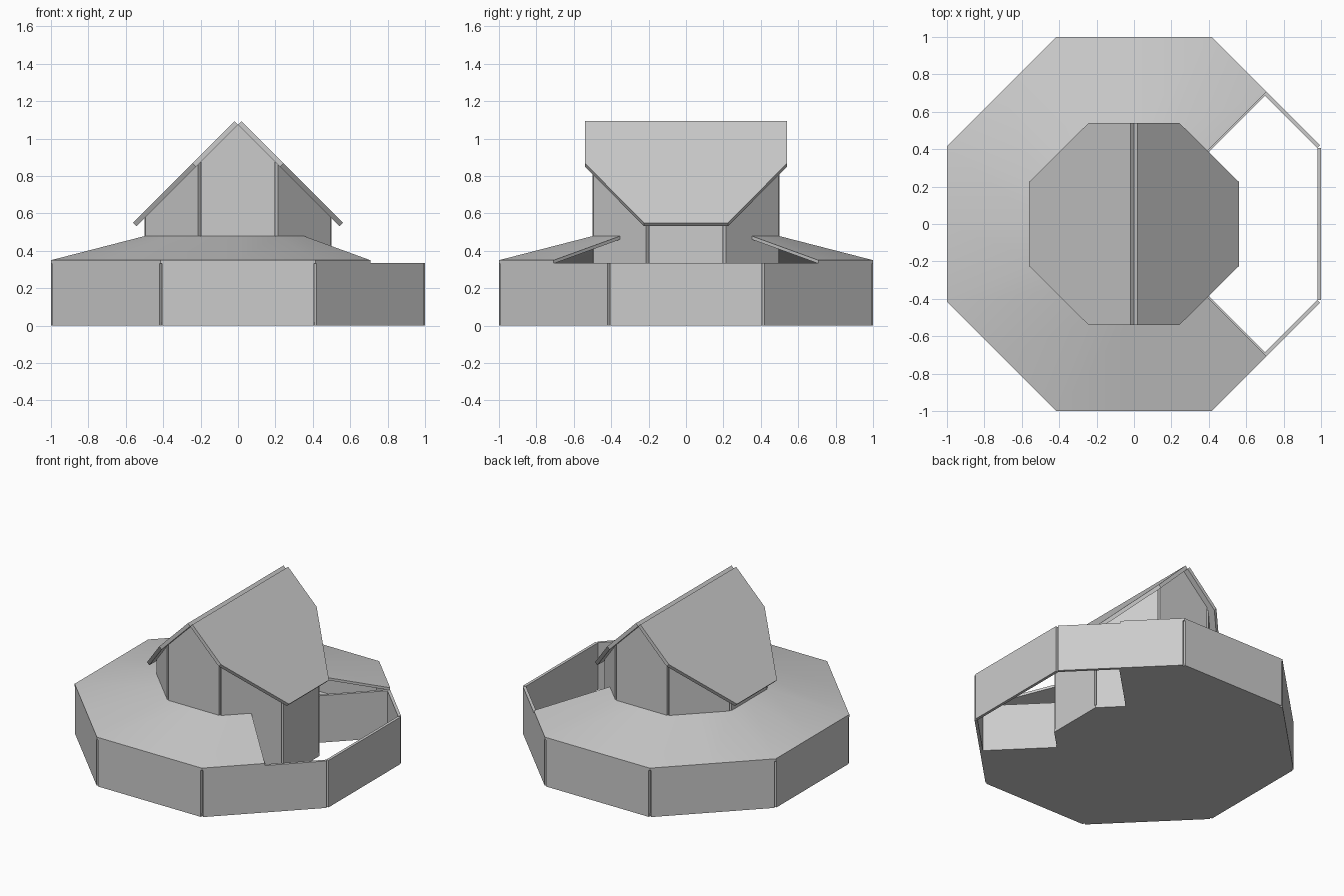
import bpy, bmesh
from math import radians, cos, sin, tan, pi
from mathutils import Matrix, Vector

if "Cube" in bpy.data.objects:
    bpy.data.objects.remove(bpy.data.objects["Cube"])

THICK = 0.02
WALL_H = 0.335
RIDGE = 1.075

grey = bpy.data.materials.new("light_grey")
grey.use_nodes = True
grey.diffuse_color = (0.6, 0.6, 0.6, 1)
grey.node_tree.nodes["Principled BSDF"].inputs["Base Color"].default_value = (0.6, 0.6, 0.6, 1)


def finish(name, bm):
    bmesh.ops.recalc_face_normals(bm, faces=bm.faces)
    mesh = bpy.data.meshes.new(name)
    bm.to_mesh(mesh)
    bm.free()
    mesh.materials.append(grey)
    obj = bpy.data.objects.new(name, mesh)
    bpy.context.collection.objects.link(obj)
    return obj


def box(bm, size, centre, angle):
    """Box placed at centre, then swung around the z axis."""
    mat = Matrix.Rotation(angle, 4, 'Z') @ Matrix.Translation(centre) @ Matrix.Diagonal((*size, 1))
    bmesh.ops.create_cube(bm, size=1, matrix=mat)


def slab(bm, points, offset):
    """Flat polygon extruded along an offset."""
    face = bm.faces.new([bm.verts.new(p) for p in points])
    ext = bmesh.ops.extrude_face_region(bm, geom=[face], use_keep_orig=True)
    verts = [g for g in ext["geom"] if isinstance(g, bmesh.types.BMVert)]
    bmesh.ops.translate(bm, vec=Vector(offset), verts=verts)


def octagon_walls(bm, apothem, height):
    """Eight separate panels whose inner edges meet at the corners."""
    length = 2 * (apothem - THICK) * tan(pi / 8)
    for i in range(8):
        box(bm, (THICK, length, height), (apothem - THICK / 2, 0, height / 2), i * pi / 4)


def octagon_arc(apothem, z):
    """Octagon outline from one courtyard diagonal round the back to the other."""
    points = []
    for i in range(13):
        a = radians(45 + 22.5 * i)
        r = apothem / cos(pi / 8) if i % 2 else apothem
        points.append(Vector((r * cos(a), r * sin(a), z)))
    return points


# Outer wall ring
bm = bmesh.new()
octagon_walls(bm, 1.0, WALL_H)
finish("outer_walls", bm)

# Tower walls, trimmed to the gable slopes
bm = bmesh.new()
octagon_walls(bm, 0.5, 1.3)
for side in (-1, 1):
    cut = bmesh.ops.bisect_plane(bm, geom=bm.verts[:] + bm.edges[:] + bm.faces[:],
                                 plane_co=(0, 0, RIDGE), plane_no=(side, 0, 1), clear_outer=True)
    edges = [g for g in cut["geom_cut"] if isinstance(g, bmesh.types.BMEdge)]
    bmesh.ops.holes_fill(bm, edges=edges, sides=0)
finish("tower_walls", bm)

# Courtyard side walls on the diagonals
bm = bmesh.new()
for side in (-1, 1):
    box(bm, (0.49, THICK, WALL_H), (0.735, 0, WALL_H / 2), side * pi / 4)
finish("courtyard_walls", bm)

# Floor with the courtyard wedge left open
bm = bmesh.new()
tower_edge = [(0.354, -0.354, 0), (0.5, -0.207, 0), (0.5, 0.207, 0), (0.354, 0.354, 0)]
slab(bm, octagon_arc(0.985, 0) + [Vector(p) for p in tower_edge], (0, 0, THICK))
finish("floor", bm)

# Sloping ring roof: outer and inner edges, top and underside
bm = bmesh.new()
loops = [octagon_arc(1.0, 0.35), octagon_arc(0.495, 0.48),
         octagon_arc(0.495, 0.462), octagon_arc(1.0, 0.332)]
rows = [[bm.verts.new(p) for p in loop] for loop in loops]
for k in range(4):
    a, b = rows[k], rows[(k + 1) % 4]
    for i in range(12):
        bm.faces.new((a[i], a[i + 1], b[i + 1], b[i]))
for end in (0, -1):
    bm.faces.new([row[end] for row in rows])
ring_roof = finish("ring_roof", bm)
bpy.ops.object.select_all(action='DESELECT')
ring_roof.select_set(True)
bpy.context.view_layer.objects.active = ring_roof
bpy.ops.object.shade_smooth_by_angle(angle=radians(30))

# Gable roof: two slabs with clipped eave corners
outline = [(0, -0.54), (0.225, -0.54), (0.543, -0.225), (0.543, 0.225), (0.225, 0.54), (0, 0.54)]
for side, name in ((-1, "right_gable_slab"), (1, "left_gable_slab")):
    bm = bmesh.new()
    slab(bm, [(side * x, y, RIDGE - x) for x, y in outline], (side * 0.018, 0, 0.018))
    finish(name, bm)
